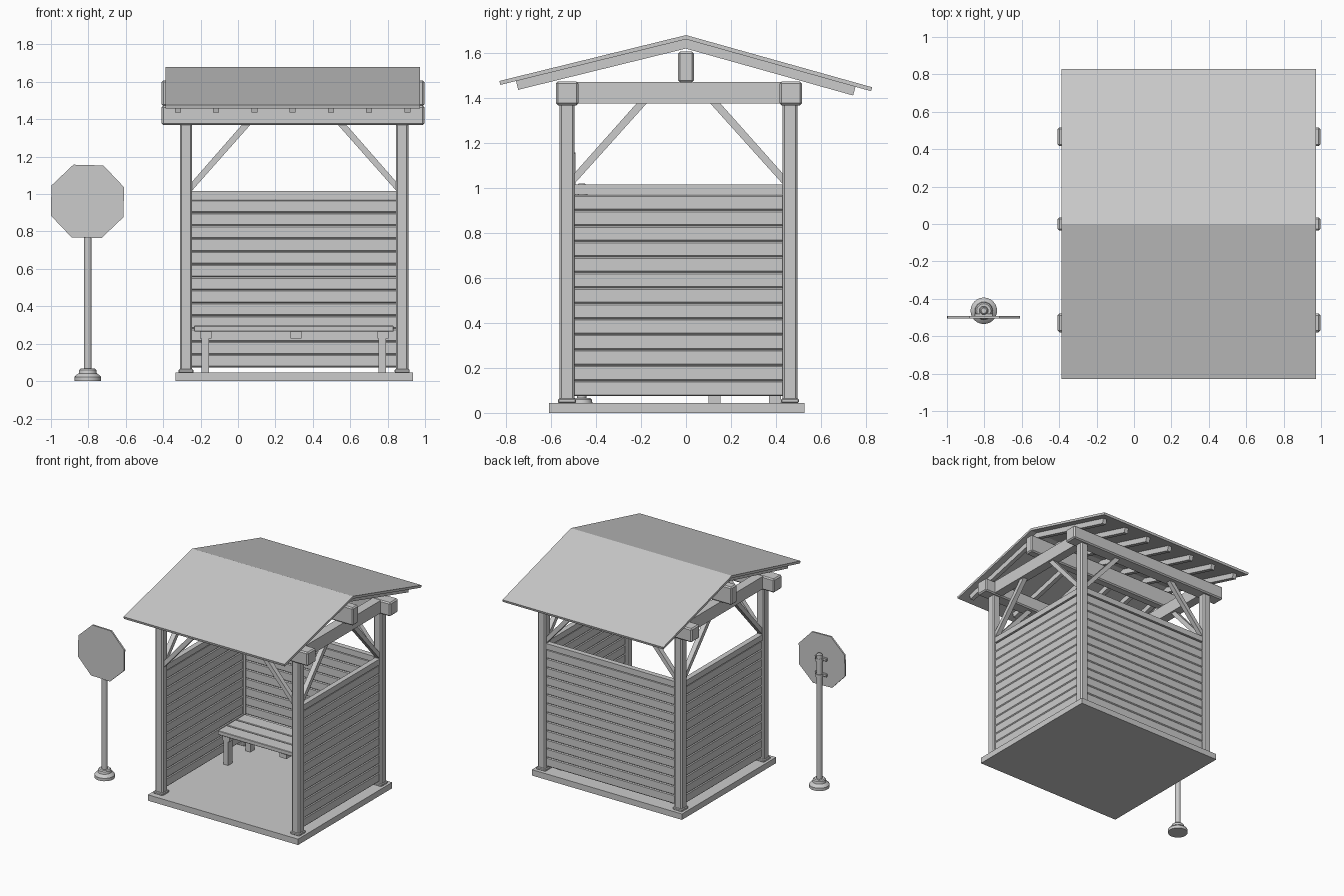
import bpy, bmesh, math
from mathutils import Vector, Matrix

if "Cube" in bpy.data.objects:
    bpy.data.objects.remove(bpy.data.objects["Cube"])


def finish(name, bm, bevel=0.0, smooth=False):
    if bevel:
        bmesh.ops.bevel(bm, geom=bm.edges[:], offset=bevel, segments=1, affect='EDGES')
    bmesh.ops.recalc_face_normals(bm, faces=bm.faces)
    me = bpy.data.meshes.new(name)
    bm.to_mesh(me)
    bm.free()
    ob = bpy.data.objects.new(name, me)
    bpy.context.collection.objects.link(ob)
    if smooth:
        bpy.context.view_layer.objects.active = ob
        ob.select_set(True)
        bpy.ops.object.shade_smooth_by_angle(angle=math.radians(35))
        ob.select_set(False)
    return ob


def box(name, x, y, z, bevel=0.0):
    """Box from (min, max) pairs."""
    bm = bmesh.new()
    bmesh.ops.create_cube(bm, size=1)
    for v in bm.verts:
        v.co = [p[0] + (c + 0.5) * (p[1] - p[0]) for p, c in zip((x, y, z), v.co)]
    return finish(name, bm, bevel)


def prism(name, pts, lo, hi, axis):
    """Extrude a 2D (u, z) outline along x or y."""
    bm = bmesh.new()
    place = (lambda u, z, w: (w, u, z)) if axis == 'x' else (lambda u, z, w: (u, w, z))
    f = bm.faces.new([bm.verts.new(place(u, z, lo)) for u, z in pts])
    r = bmesh.ops.extrude_face_region(bm, geom=[f])
    shift = Vector((hi - lo, 0, 0) if axis == 'x' else (0, hi - lo, 0))
    bmesh.ops.translate(bm, vec=shift,
                        verts=[g for g in r['geom'] if isinstance(g, bmesh.types.BMVert)])
    return finish(name, bm)


def lathe(name, profile, x, y, n=24):
    """Revolve (radius, z) points around a vertical axis."""
    bm = bmesh.new()
    rings = [[bm.verts.new((x + r * math.cos(2 * math.pi * i / n),
                            y + r * math.sin(2 * math.pi * i / n), z)) for i in range(n)]
             for r, z in profile]
    for a, b in zip(rings, rings[1:]):
        for i in range(n):
            bm.faces.new((a[i], a[(i + 1) % n], b[(i + 1) % n], b[i]))
    bm.faces.new(rings[0])
    bm.faces.new(rings[-1])
    return finish(name, bm, smooth=True)


def mid(c, w):
    return (c - w / 2, c + w / 2)


XL, XR, YF, YB = -0.278, 0.878, -0.529, 0.462   # post centres
H = 0.033                                       # post half width

# Floor slab
box("floor_slab", (-0.335, 0.935), (-0.61, 0.527), (0, 0.045))

# Posts with foot collars
for x in (XL, XR):
    for y in (YF, YB):
        box("post", mid(x, 2 * H), mid(y, 2 * H), (0.04, 1.39), 0.009)
        box("post_foot", mid(x, 0.08), mid(y, 0.08), (0.043, 0.064), 0.005)

# Long beams, ridge beam and side beams
for name, y in (("front_beam", YF), ("back_beam", YB + 0.004)):
    box(name, (-0.408, 0.996), mid(y, 0.1), (1.368, 1.473), 0.009)
box("ridge_beam", (-0.408, 0.996), mid(0, 0.07), (1.47, 1.607), 0.009)
for x in (XL, XR):
    box("side_beam", mid(x, 0.07), (YF, YB), (1.375, 1.471))

# Diagonal braces between posts and beams
def brace(name, start, sign, run, lo, hi, axis):
    s = start + sign * H
    pts = [(s - sign * 0.01, 1.01), (s - sign * 0.01, 1.055),
           (s + sign * (run - 0.045), 1.375), (s + sign * run, 1.375)]
    pts[0] = (pts[0][0], 1.008)
    prism(name, pts, lo, hi, axis)

for y in (YF, YB):
    for x, sg in ((XL, 1), (XR, -1)):
        brace("long_brace", x, sg, 0.315, *mid(y, 0.036), 'y')
for x in (XL, XR):
    for y, sg in ((YF, 1), (YB, -1)):
        brace("side_brace", y, sg, 0.32, *mid(x, 0.036), 'x')

# Plank walls on three sides, each with a top rail
STEP = 0.0688
def wall(name, c, lo, hi, axis):
    for i in range(13):
        z = 0.074 + i * STEP
        t, g = 0.014, 0.006
        pts = [(c - t, z + g), (c - t + g, z), (c + t - g, z), (c + t, z + g),
               (c + t, z + STEP - g), (c + t - g, z + STEP),
               (c - t + g, z + STEP), (c - t, z + STEP - g)]
        prism(name + "_plank", pts, lo, hi, axis)
    r = mid(c, 0.04)
    z = (0.972, 1.016)
    if axis == 'x':
        box(name + "_rail", (lo, hi), r, z)
    else:
        box(name + "_rail", r, (lo, hi), z)

wall("back_wall", YB, XL, XR, 'x')
wall("left_wall", XL, YF, YB, 'y')
wall("right_wall", XR, YF, YB, 'y')

# Roof panels and rafters
def slope(name, end, top_end, drop, thick, cut, lo, hi):
    a, b = Vector((0, 1.68)), Vector((end, top_end))
    d = (b - a).normalized()
    n = Vector((-d.y, d.x))
    if n.y > 0:
        n = -n
    k = 1 / -n.y                              # keeps the ridge joint vertical
    e = b - d * cut
    pts = [a - Vector((0, drop * k)), e + n * drop,
           e + n * (drop + thick), a - Vector((0, (drop + thick) * k))]
    prism(name, pts, lo, hi, 'x')

for side, end, z in (("front", -0.83, 1.476), ("back", 0.828, 1.448)):
    slope(side + "_roof_panel", end, z, 0, 0.018, 0, -0.387, 0.973)
    for i in range(7):
        slope(side + "_rafter", end, z, 0.018, 0.04, 0.072, *mid(-0.322 + i * 0.2045, 0.032))

# Bench
for i in range(3):
    y = 0.088 + i * 0.112
    box("seat_plank", (-0.235, 0.832), (y, y + 0.104), (0.265, 0.296), 0.003)
for x in (-0.172, 0.31, 0.775):
    box("seat_support", mid(x, 0.06), (0.1, 0.42), (0.227, 0.266))
for x in (-0.174, 0.772):
    for y in (0.127, 0.395):
        box("bench_leg", mid(x, 0.04), mid(y, 0.053), (0.044, 0.228))

# Sign post with round foot
SX, SY = -0.803, -0.464
lathe("sign_foot", [(0.071, 0), (0.071, 0.022), (0.064, 0.031), (0.048, 0.042),
                    (0.045, 0.06), (0.038, 0.067)], SX, SY)
lathe("sign_pole", [(0.021, 0.06), (0.021, 1.012), (0.014, 1.02)], SX, SY)

# Octagonal sign plate, slightly turned
pts = [(SX - 0.002 + 0.21 * math.cos(a), 0.961 + 0.21 * math.sin(a))
       for a in (math.radians(22.5 - 1.5 + 45 * i) for i in range(8))]
prism("sign_plate", pts, -0.505, -0.492, 'y')

# Clamps holding the plate to the pole
for z in (0.855, 0.975):
    lathe("clamp_ring", [(0.026, z - 0.012), (0.026, z + 0.012)], SX, SY)
    box("clamp_bar", mid(SX, 0.1), (-0.494, -0.478), mid(z, 0.024), 0.003)
